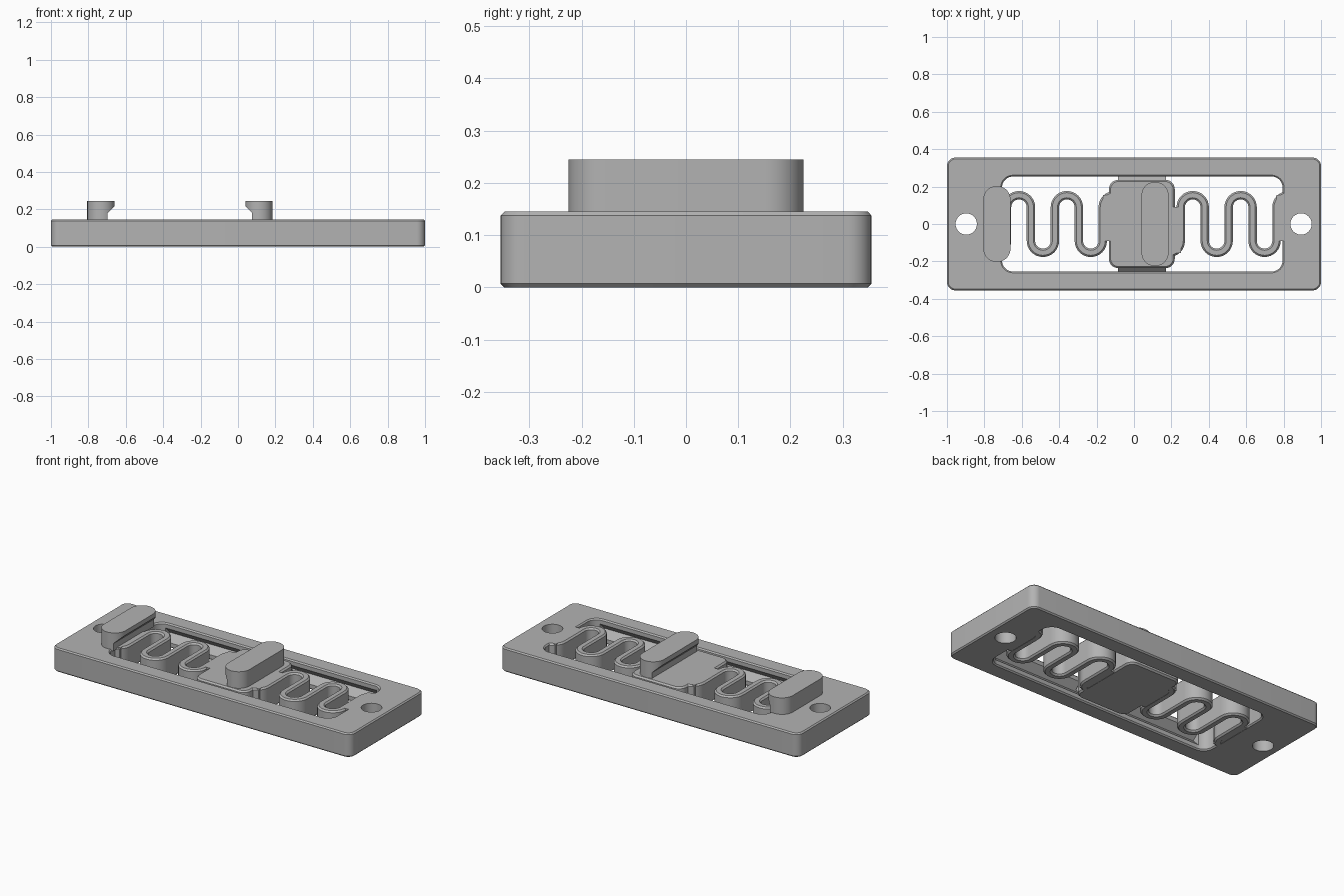
import bpy
import bmesh
from math import pi, cos, sin, radians
from mathutils import Vector

cube = bpy.data.objects.get("Cube")
if cube:
    bpy.data.objects.remove(cube)

HEIGHT = 0.145
EDGE = 0.009
grey = bpy.data.materials.new("plain grey")
grey.use_nodes = True
grey.diffuse_color = (0.45, 0.45, 0.45, 1)
grey.node_tree.nodes["Principled BSDF"].inputs["Base Color"].default_value = grey.diffuse_color
cutters = []


def arc(cx, cy, r, start, end, steps=8):
    return [(cx + r * cos(start + (end - start) * i / steps),
             cy + r * sin(start + (end - start) * i / steps)) for i in range(steps + 1)]


def rounded(x0, x1, y0, y1, r, steps=8):
    pts = []
    corners = [(x1 - r, y1 - r), (x0 + r, y1 - r), (x0 + r, y0 + r), (x1 - r, y0 + r)]
    for i, (cx, cy) in enumerate(corners):
        pts += arc(cx, cy, r, i * pi / 2, (i + 1) * pi / 2, steps)
    return pts


def extrude(name, points, shift):
    """Closed outline of 3D points swept along a vector."""
    bm = bmesh.new()
    face = bm.faces.new([bm.verts.new(p) for p in points])
    swept = bmesh.ops.extrude_face_region(bm, geom=[face])["geom"]
    bmesh.ops.translate(bm, vec=shift, verts=[v for v in swept if isinstance(v, bmesh.types.BMVert)])
    bmesh.ops.remove_doubles(bm, verts=bm.verts, dist=0.0001)
    bmesh.ops.recalc_face_normals(bm, faces=bm.faces)
    mesh = bpy.data.meshes.new(name)
    bm.to_mesh(mesh)
    bm.free()
    mesh.materials.append(grey)
    obj = bpy.data.objects.new(name, mesh)
    bpy.context.collection.objects.link(obj)
    return obj


def slab(name, outline, z0=0, z1=HEIGHT):
    return extrude(name, [(x, y, z0) for x, y in outline], (0, 0, z1 - z0))


def cut(obj, cutter):
    cutter.hide_render = True
    if cutter not in cutters:
        cutters.append(cutter)
    mod = obj.modifiers.new("cut", "BOOLEAN")
    mod.operation = "DIFFERENCE"
    mod.solver = "EXACT"
    mod.object = cutter


def chamfer(obj):
    mod = obj.modifiers.new("chamfer", "BEVEL")
    mod.width = EDGE
    mod.segments = 1
    mod.limit_method = "ANGLE"
    mod.angle_limit = radians(60)


def finish(obj):
    """Apply modifiers, then smooth the curved walls."""
    dg = bpy.context.evaluated_depsgraph_get()
    obj.data = bpy.data.meshes.new_from_object(obj.evaluated_get(dg))
    obj.modifiers.clear()
    bpy.ops.object.select_all(action="DESELECT")
    obj.select_set(True)
    bpy.context.view_layer.objects.active = obj
    bpy.ops.object.shade_smooth_by_angle(angle=radians(30))


def wedge(name, x0, x1, side, root, tip, half):
    """V-shaped rail running along x."""
    mid = HEIGHT / 2
    profile = [(root, mid - half), (tip, mid), (root, mid + half)]
    return extrude(name, [(x0, side * y, z) for y, z in profile], (x1 - x0, 0, 0))


# Frame with window, screw holes and guide grooves
frame = slab("frame", rounded(-1, 1, -0.355, 0.355, 0.045))
cut(frame, slab("window_cutter", rounded(-0.706, 0.795, -0.254, 0.254, 0.06), -0.1, 0.3))
chamfer(frame)
for x in (-0.897, 0.893):
    cut(frame, slab("hole_cutter", arc(x, 0, 0.057, 0, 2 * pi, 40)[:-1], -0.1, 0.3))
for side in (-1, 1):
    cut(frame, wedge("groove_cutter", -0.66, 0.75, side, 0.24, 0.295, 0.055))
finish(frame)

# Sliding block with guide tongues
block = slab("slider_block", rounded(-0.134, 0.218, -0.236, 0.236, 0.05))
chamfer(block)
finish(block)
for side in (-1, 1):
    finish(wedge("guide_tongue", -0.085, 0.17, side, 0.225, 0.28, 0.055))

# Serpentine springs
PITCH, R, HALF, TURN = 0.128, 0.064, 0.0225, 0.09


def spring(name, x0):
    path = arc(x0 - R, -TURN, R, -pi / 2, 0)
    for i in range(4):
        cx = x0 + PITCH * (i + 0.5)
        if i % 2 == 0:
            path += arc(cx, TURN, R, pi, 0, 16)
        else:
            path += arc(cx, -TURN, R, pi, 2 * pi, 16)
    end = x0 + 4 * PITCH
    path += arc(end + R, TURN, R, pi, pi / 2)
    pts = [Vector(p) for p in path]
    left, right = [], []
    for i, p in enumerate(pts):
        d = (pts[min(i + 1, len(pts) - 1)] - pts[max(i - 1, 0)]).normalized()
        n = Vector((-d.y, d.x)) * HALF
        left.append(tuple(p + n))
        right.append(tuple(p - n))
    strip = slab(name, left + right[::-1])
    chamfer(strip)
    finish(strip)
    # Webs that join the first and last legs to their neighbours
    for x, lo, hi in ((x0 - R, -TURN - R, TURN), (end, -TURN, TURN + R)):
        finish(slab(name + "_web", [(x, lo), (x + R, lo), (x + R, hi), (x, hi)], EDGE / 10, HEIGHT))


spring("left_spring", 0.25)
spring("right_spring", -0.679)


# Hook posts, undercut on one side
def post(name, x0, x1, half_y, lip, direction):
    obj = slab(name, rounded(x0, x1, -half_y, half_y, 0.072, 12), HEIGHT - 0.01, 0.245)
    edge = x1 if direction > 0 else x0
    out, neck = edge + direction * 0.05, edge - direction * lip
    profile = [(out, 0.1), (neck, 0.1), (neck, 0.18), (edge, 0.18 + lip), (out, 0.23 + lip)]
    cut(obj, extrude("undercut_cutter", [(x, -0.4, z) for x, z in profile], (0, 0.8, 0)))
    finish(obj)


post("fixed_hook", -0.806, -0.66, 0.203, 0.038, 1)
post("sliding_hook", 0.04, 0.185, 0.225, 0.036, -1)

for cutter in cutters:
    bpy.data.objects.remove(cutter)
